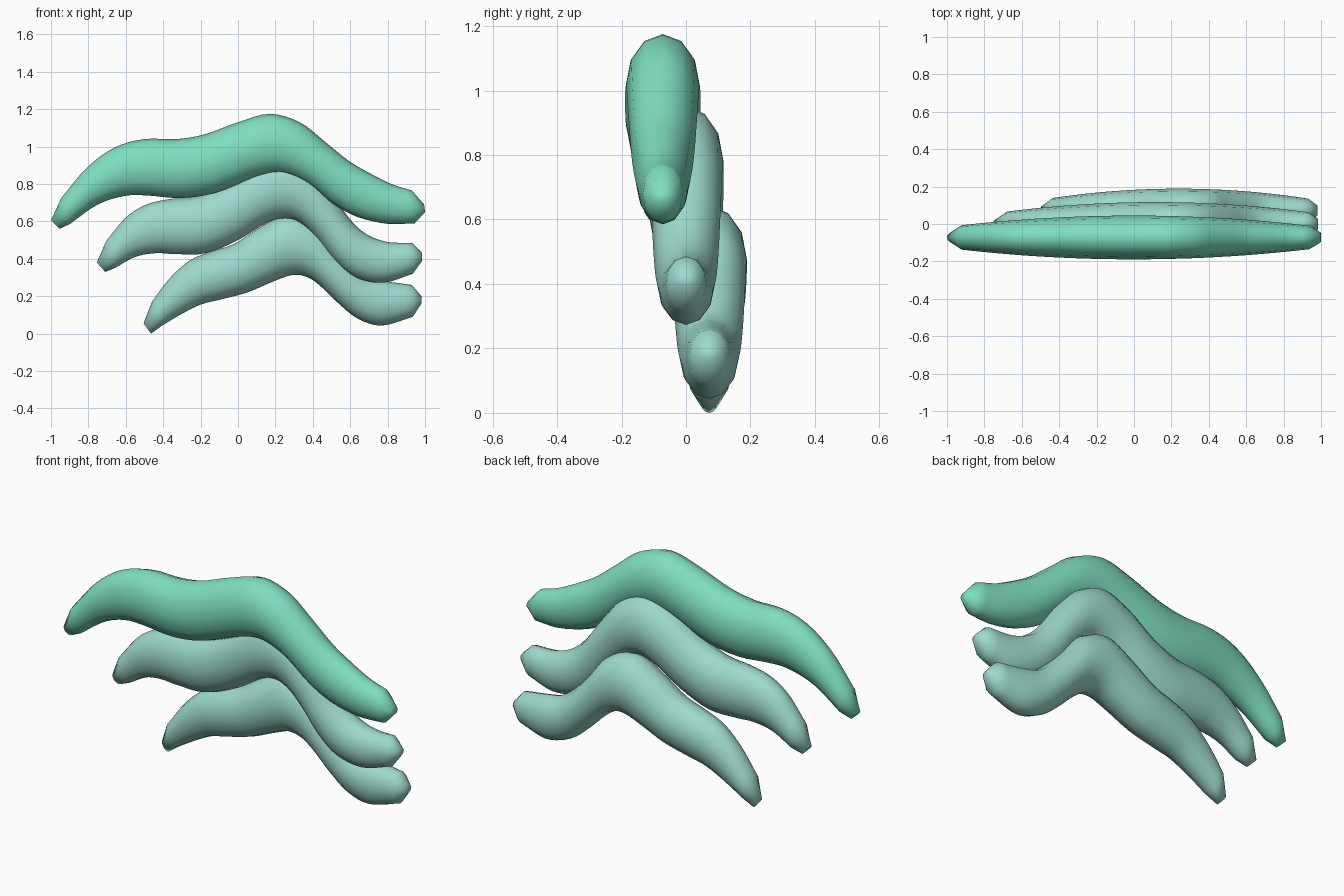
import bpy, bmesh, math
from mathutils import Vector

SIDES = 12   # sides of each cross-section
STEPS = 4    # rings between two stations


def material(name, color):
    m = bpy.data.materials.new(name)
    m.diffuse_color = (*color, 1)
    return m


def spline(p0, p1, p2, p3, t):
    # Catmull-Rom interpolation of two neighbouring stations
    return 0.5 * (2 * p1 + (p2 - p0) * t + (2 * p0 - 5 * p1 + 4 * p2 - p3) * t * t
                  + (3 * p1 - p0 - 3 * p2 + p3) * t ** 3)


def strand(name, y, stations, left_tip, right_tip, mat):
    # Each station is (upper x, upper z, lower x, lower z)
    st = [Vector(s) for s in stations]
    ext = [2 * st[0] - st[1]] + st + [2 * st[-1] - st[-2]]
    rings = []
    for i in range(1, len(ext) - 2):
        rings += [spline(*ext[i - 1:i + 3], k / STEPS) for k in range(STEPS)]
    rings.append(st[-1])

    # Depth swells gently towards the middle
    x0, x1 = left_tip[0], right_tip[0]
    sections = [(Vector(left_tip), 0.025)]
    for r in rings:
        t = ((r[0] + r[2]) / 2 - (x0 + x1) / 2) / ((x1 - x0) / 2)
        sections.append((r, 0.056 + 0.061 * (1 - t * t)))
    sections.append((Vector(right_tip), 0.027))

    bm = bmesh.new()
    loops = []
    for (ux, uz, lx, lz), depth in sections:
        loop = []
        for k in range(SIDES):
            a = 2 * math.pi * k / SIDES
            c = math.cos(a) / 2
            loop.append(bm.verts.new(((ux + lx) / 2 + (ux - lx) * c,
                                      y + depth * math.sin(a),
                                      (uz + lz) / 2 + (uz - lz) * c)))
        loops.append(loop)
    for a, b in zip(loops, loops[1:]):
        for k in range(SIDES):
            n = (k + 1) % SIDES
            bm.faces.new((a[k], a[n], b[n], b[k]))
    bm.faces.new(loops[0])
    bm.faces.new(loops[-1])
    bmesh.ops.recalc_face_normals(bm, faces=bm.faces)
    for f in bm.faces:
        f.smooth = True
    me = bpy.data.meshes.new(name)
    bm.to_mesh(me)
    bm.free()
    me.materials.append(mat)
    bpy.context.collection.objects.link(bpy.data.objects.new(name, me))


mint = material("bright mint", (0.21, 0.73, 0.53))
pale = material("pale mint", (0.34, 0.70, 0.61))

# Front, largest strand
strand("upper_strand", -0.072, [
    (-0.945, 0.725, -0.90, 0.585), (-0.81, 0.885, -0.75, 0.69),
    (-0.66, 0.995, -0.60, 0.737), (-0.50, 1.04, -0.48, 0.738),
    (-0.33, 1.04, -0.31, 0.725), (-0.18, 1.065, -0.13, 0.75),
    (0.0, 1.13, 0.08, 0.83), (0.17, 1.175, 0.20, 0.855),
    (0.33, 1.13, 0.28, 0.843), (0.46, 1.03, 0.38, 0.795),
    (0.59, 0.925, 0.51, 0.693), (0.70, 0.86, 0.64, 0.623),
    (0.82, 0.80, 0.80, 0.587), (0.93, 0.765, 0.945, 0.59)],
    (-1.0, 0.605, -0.955, 0.56), (0.995, 0.69, 1.0, 0.65), mint)

# Middle strand
strand("middle_strand", 0.0, [
    (-0.705, 0.495, -0.655, 0.352), (-0.60, 0.62, -0.55, 0.41),
    (-0.49, 0.69, -0.44, 0.43), (-0.36, 0.72, -0.33, 0.425),
    (-0.22, 0.735, -0.17, 0.43), (-0.08, 0.79, 0.0, 0.50),
    (0.07, 0.89, 0.15, 0.59), (0.23, 0.95, 0.25, 0.617),
    (0.38, 0.89, 0.33, 0.595), (0.50, 0.75, 0.42, 0.51),
    (0.60, 0.61, 0.52, 0.385), (0.69, 0.53, 0.63, 0.30),
    (0.80, 0.49, 0.78, 0.273), (0.93, 0.485, 0.935, 0.32)],
    (-0.755, 0.38, -0.71, 0.33), (0.985, 0.43, 0.985, 0.39), pale)

# Back, lowest strand
strand("lower_strand", 0.072, [
    (-0.46, 0.17, -0.41, 0.04), (-0.37, 0.29, -0.31, 0.10),
    (-0.26, 0.39, -0.20, 0.155), (-0.14, 0.44, -0.09, 0.183),
    (-0.02, 0.48, 0.05, 0.22), (0.12, 0.57, 0.18, 0.275),
    (0.27, 0.642, 0.29, 0.313), (0.42, 0.59, 0.37, 0.302),
    (0.52, 0.47, 0.44, 0.255), (0.62, 0.36, 0.53, 0.168),
    (0.70, 0.30, 0.64, 0.08), (0.79, 0.28, 0.77, 0.043),
    (0.93, 0.26, 0.935, 0.09)],
    (-0.505, 0.055, -0.465, 0.0), (0.98, 0.20, 0.98, 0.16), pale)
